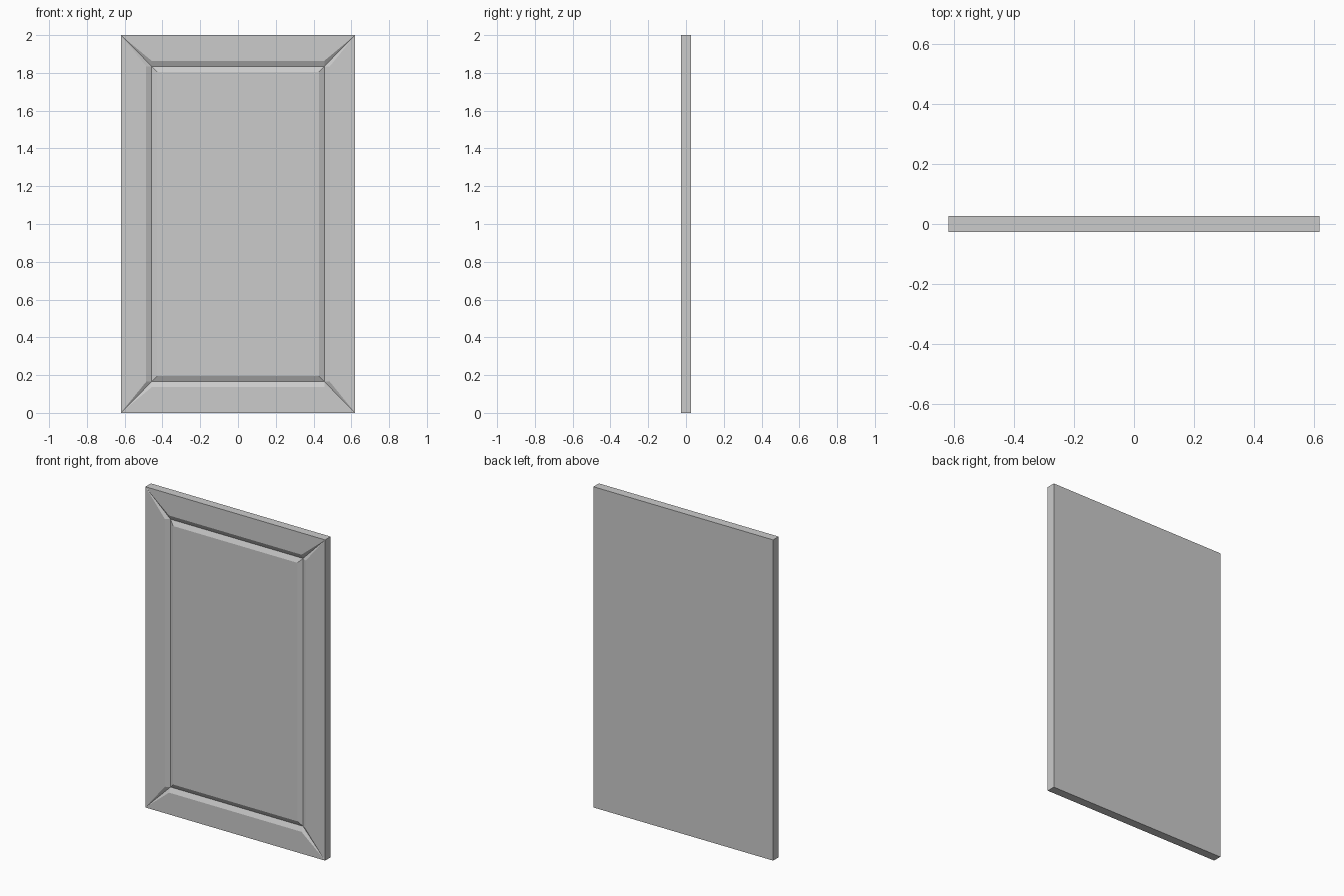
import bpy, bmesh

if "Cube" in bpy.data.objects:
    bpy.data.objects.remove(bpy.data.objects["Cube"])

W, H, T = 0.62, 1.0, 0.027      # half width, half height, half thickness
GX, GZ = 0.457, 0.835           # groove centre line
LIP, DEPTH = 0.029, 0.015       # groove slope width and depth

bm = bmesh.new()


def ring(hx, hz, y):
    """Four corners of a rectangle, anticlockwise seen from the front."""
    return [bm.verts.new((sx * hx, y, 1 + sz * hz))
            for sx, sz in ((-1, -1), (1, -1), (1, 1), (-1, 1))]


back = ring(W, H, T)
outer = ring(W, H, -T)
groove = ring(GX, GZ, -T + DEPTH)
field = ring(GX - LIP, GZ - LIP, -T)
side_lip = ring(GX + LIP, GZ, -T)    # inner edges of the upright stiles
rail_lip = ring(GX, GZ + LIP, -T)    # inner edges of the top and bottom rails

# Back and raised centre panel
bm.faces.new(back[::-1])
bm.faces.new(field)

for i in range(4):
    j = (i + 1) % 4
    lip = rail_lip if i % 2 == 0 else side_lip
    # Outer edge of the slab
    bm.faces.new((back[i], back[j], outer[j], outer[i]))
    # Flat of the frame member, its slope, and tapered mitre facets
    bm.faces.new((outer[i], outer[j], lip[j], lip[i]))
    bm.faces.new((lip[i], lip[j], groove[j], groove[i]))
    bm.faces.new((outer[i], lip[i], groove[i]))
    bm.faces.new((outer[j], groove[j], lip[j]))
    # Slope of the centre panel
    bm.faces.new((groove[i], groove[j], field[j], field[i]))

bmesh.ops.recalc_face_normals(bm, faces=bm.faces)
mesh = bpy.data.meshes.new("door_panel")
bm.to_mesh(mesh)
bm.free()
bpy.context.collection.objects.link(bpy.data.objects.new("door_panel", mesh))
